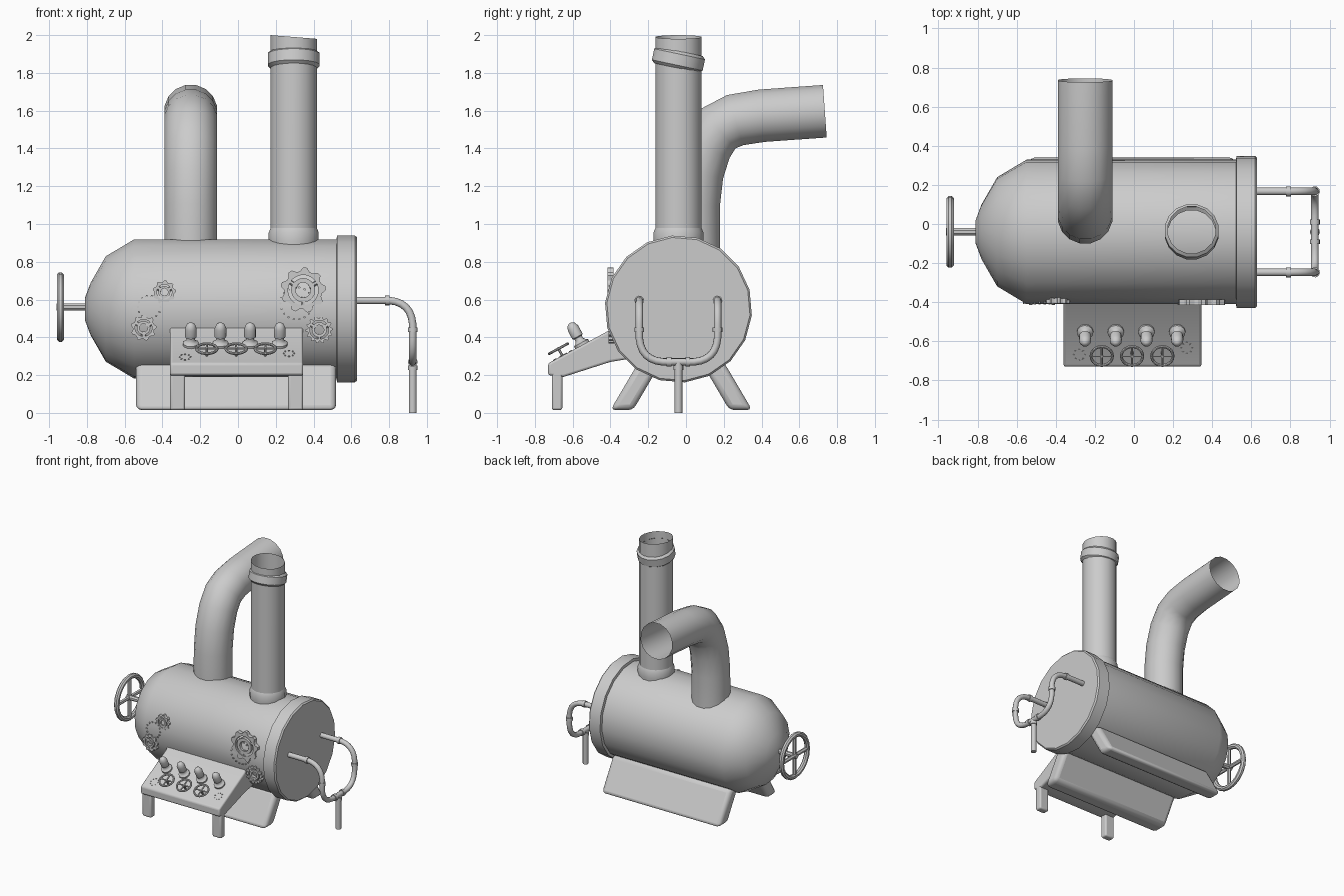
import bpy, bmesh, math
from mathutils import Vector, Matrix

if "Cube" in bpy.data.objects:
    bpy.data.objects.remove(bpy.data.objects["Cube"])


def finish(bm, name, matrix=None, bevel=0, angle=40):
    bmesh.ops.recalc_face_normals(bm, faces=bm.faces)
    me = bpy.data.meshes.new(name)
    bm.to_mesh(me)
    bm.free()
    ob = bpy.data.objects.new(name, me)
    bpy.context.collection.objects.link(ob)
    if matrix is not None:
        ob.matrix_world = matrix
    if bevel:
        m = ob.modifiers.new("bevel", 'BEVEL')
        m.width, m.segments, m.limit_method = bevel, 3, 'ANGLE'
    bpy.ops.object.select_all(action='DESELECT')
    ob.select_set(True)
    bpy.context.view_layer.objects.active = ob
    bpy.ops.object.shade_smooth_by_angle(angle=math.radians(angle))
    return ob


def tube(bm, path, radii, sides=12, caps=True, closed=False):
    """Sweep a circle along a path; radii is a number or one value per point."""
    P = [Vector(p) for p in path]
    n = len(P)
    if not isinstance(radii, (list, tuple)):
        radii = [radii] * n
    rings, u, t_old = [], None, None
    for i, p in enumerate(P):
        a = P[i - 1] if closed or i else p
        b = P[(i + 1) % n] if closed or i < n - 1 else p
        t = ((p - a).normalized() + (b - p).normalized()).normalized()
        if u is None:
            u = t.orthogonal().normalized()
        else:
            u = t_old.rotation_difference(t) @ u
        t_old = t
        v = t.cross(u)
        rings.append([bm.verts.new(p + radii[i] * (math.cos(k) * u + math.sin(k) * v))
                      for k in (2 * math.pi * (j + .5) / sides for j in range(sides))])
    for i in range(n if closed else n - 1):
        A, B = rings[i], rings[(i + 1) % n]
        for j in range(sides):
            k = (j + 1) % sides
            bm.faces.new((A[j], A[k], B[k], B[j]))
    if caps and not closed:
        bm.faces.new(rings[0])
        bm.faces.new(rings[-1])


def pipe(name, path, radii, sides=12, caps=True, matrix=None):
    bm = bmesh.new()
    tube(bm, path, radii, sides, caps)
    return finish(bm, name, matrix)


def fillet(pts, r, seg=6):
    """Round the corners of a polyline."""
    pts = [Vector(p) for p in pts]
    out = [pts[0]]
    for a, p, b in zip(pts, pts[1:], pts[2:]):
        s, e = p + (a - p).normalized() * r, p + (b - p).normalized() * r
        for k in range(seg + 1):
            t = k / seg
            out.append(s * (1 - t) ** 2 + p * (2 * t * (1 - t) * .85 + 0) + e * t * t
                       + (s + e) * .5 * (2 * t * (1 - t) * .15))
    return out + [pts[-1]]


def prism(name, profile, x0, x1, bevel):
    bm = bmesh.new()
    f = bm.faces.new([bm.verts.new((x0, y, z)) for y, z in profile])
    r = bmesh.ops.extrude_face_region(bm, geom=[f])
    bmesh.ops.translate(bm, vec=(x1 - x0, 0, 0),
                        verts=[g for g in r['geom'] if isinstance(g, bmesh.types.BMVert)])
    return finish(bm, name, None, bevel)


def wheel(name, loc, axis, r, thick, stem):
    """Four-spoke hand wheel; the stem runs back along -axis."""
    bm = bmesh.new()
    tube(bm, [(r * math.cos(a), r * math.sin(a), 0)
              for a in (math.tau * i / 20 for i in range(20))], thick, 8, closed=True)
    for a in (0, math.pi / 2):
        d = Vector((math.cos(a), math.sin(a), 0)) * r
        tube(bm, [-d, d], thick * .75, 6)
    tube(bm, [(0, 0, thick * 1.1), (0, 0, -stem)], thick, 8)
    rot = Vector((0, 0, 1)).rotation_difference(Vector(axis)).to_matrix().to_4x4()
    finish(bm, name, Matrix.Translation(loc) @ rot)


def gear(name, x, y, z, r, hole, teeth, depth=.02):
    """Toothed ring facing the front, with an inner ring."""
    bm = bmesh.new()

    def ring(outer, inner):
        n, L = len(outer), []
        for k in range(n):
            a = math.tau * k / n
            c, s = math.cos(a), math.sin(a)
            L.append([bm.verts.new((q * c, d, q * s)) for q, d in
                      ((outer[k], 0), (outer[k], depth), (inner, depth), (inner, 0))])
        for k in range(n):
            A, B = L[k], L[(k + 1) % n]
            for j in range(4):
                bm.faces.new((A[j], A[(j + 1) % 4], B[(j + 1) % 4], B[j]))
    ring([r, r, r * .84, r * .84] * teeth, hole)
    ring([hole * .8] * 16, hole * .5)
    for k in range(3):
        a = math.tau * k / 3 + .5
        d = Vector((math.cos(a), 0, math.sin(a)))
        o = Vector((0, depth / 2, 0))
        tube(bm, [d * hole * .45 + o, d * hole * 1.1 + o], depth * .4, 6)
    finish(bm, name, Matrix.Translation((x, y, z)), angle=30)


CY, CZ = -.04, .55

# Boiler tank with domed end and flanged lid
tank = [(-.81, .06), (-.78, .14), (-.70, .28), (-.55, .37), (.55, .37)]
pipe("boiler_tank", [(x, CY, CZ) for x, _ in tank], [r for _, r in tank], 18)
lid = [(.52, .365), (.525, .39), (.62, .39), (.63, .38)]
pipe("boiler_lid", [(x, CY, CZ) for x, _ in lid], [r for _, r in lid], 18)

# Straight chimney with slanted mouth and tilted collar
ch = pipe("chimney", [(.295, CY, .85), (.295, CY, 1.99)], .125, 16, caps=False)
for v in ch.data.vertices:
    if v.co.z > 1.5:
        v.co.z -= (v.co.x - .295) * .08
band = [(-.045, .124), (-.03, .14), (.03, .14), (.045, .124)]
pipe("chimney_top_collar", [(0, 0, h) for h, _ in band], [r for _, r in band], 16, False,
     Matrix.Translation((.295, CY, 1.87)) @ Matrix.Rotation(math.radians(-12), 4, 'X'))
pipe("chimney_base_collar", [(.295, CY, z) for z in (.88, .91, .955, .98)],
     [.133, .135, .135, .124], 16, False)

# Bent exhaust pipe with two collars
bend = [(.04, .85), (.04, 1.1), (.06, 1.27), (.105, 1.41), (.17, 1.505), (.26, 1.55),
        (.40, 1.573), (.735, 1.597)]
pipe("exhaust_pipe", [(-.25, y, z) for y, z in bend], .142, 16, caps=False)
for nm, y, z, tilt, h in (("exhaust_base_collar", .04, 1.005, 0, .035),
                          ("exhaust_end_collar", .455, 1.58, -77, .047)):
    pipe(nm, [(0, 0, s * h) for s in (-1, -1, 1, 1)], [.14, .17, .17, .14], 16, False,
         Matrix.Translation((-.25, y, z)) @ Matrix.Rotation(math.radians(tilt), 4, 'X'))

# Slanted slab feet, mirrored front and back
for nm, s in (("rear_foot", 1), ("front_foot", -1)):
    prof = [(.08, .27), (.23, .015), (.35, .015), (.20, .27)]
    prism(nm, [(-.025 + s * (y + .025), z) for y, z in prof], -.54, .52, .03)

# Control console with two legs
prism("control_console", [(-.73, .20), (-.73, .262), (-.41, .435), (-.36, .49), (-.28, .29),
                          (-.40, .27), (-.65, .19)], -.36, .345, .012)
for nm, x in (("console_leg_left", -.36), ("console_leg_right", .265)):
    prism(nm, [(-.71, .015), (-.71, .24), (-.655, .24), (-.655, .015)], x, x + .08, .012)

# Console levers and small valve wheels
N = Vector((0, -.48, .88)).normalized()
lever = [(-.02, .042), (.012, .042), (.02, .03), (.03, .022), (.045, .022), (.05, .031),
         (.10, .031), (.122, .022), (.132, .008)]
for i in range(4):
    o = Vector((-.25 + .157 * i, -.55, .36))
    pipe(f"lever_{i + 1}", [o + N * h for h, _ in lever], [r for _, r in lever], 12)
for i in range(3):
    wheel(f"console_valve_{i + 1}", (-.165 + .155 * i, -.675, .34), N, .055, .0075, .07)

# Large hand wheel on the domed end
wheel("hand_wheel", (-.94, CY, .56), (-1, 0, 0), .165, .02, .16)

# Looped pipe on the lid, with drain and joint collars
X, Z = .925, .595
y0, y1 = CY - .207, CY + .207
loop = fillet([(.60, y0, Z), (X, y0, Z), (X, y0, .27), (X, y1, .27), (X, y1, Z), (.60, y1, Z)], .125)
pipe("looped_pipe", loop, .02, 10)
pipe("drain_pipe", [(X, CY, .27), (X, CY, 0)], .021, 10)
joints = [((X, CY, .24), (0, 0, 1)), ((X, CY - .05, .27), (0, 1, 0)), ((X, CY + .05, .27), (0, 1, 0))]
for y in (y0, y1):
    joints += [((.79, y, Z), (1, 0, 0)), ((X, y, .44), (0, 0, 1))]
for i, (p, d) in enumerate(joints):
    p, d = Vector(p), Vector(d) * .012
    pipe(f"pipe_joint_{i + 1}", [p - d, p + d], .026, 10)

# Decorative gears on the front of the tank
gear("large_gear", .345, -.415, .65, .12, .08, 9, .03)
gear("right_gear", .43, -.41, .44, .072, .05, 14, .03)
gear("upper_left_gear", -.39, -.407, .64, .062, .04, 9, .03)
gear("lower_left_gear", -.50, -.41, .45, .068, .045, 9, .035)

# Rivets in arcs beside the gears
bm = bmesh.new()
for cx, cz, r, n in ((.31, .58, .085, 18), (-.47, .56, .06, 14)):
    for k in range(n):
        a = math.tau * k / n
        x, z = cx + r * math.cos(a), cz + r * math.sin(a)
        y = CY - math.sqrt(.37 ** 2 - (z - CZ) ** 2)
        tube(bm, [(x, y + .01, z), (x, y - .004, z)], .006, 6)
for cx, cy in ((-.28, -.67), (.27, -.635)):
    for k in range(8):
        a = math.tau * k / 8
        p = Vector((cx + .028 * math.cos(a), cy + .028 * math.sin(a), 0))
        p.z = .262 + (p.y + .73) * .54
        tube(bm, [p - N * .01, p + N * .004], .005, 6)
finish(bm, "rivets")
